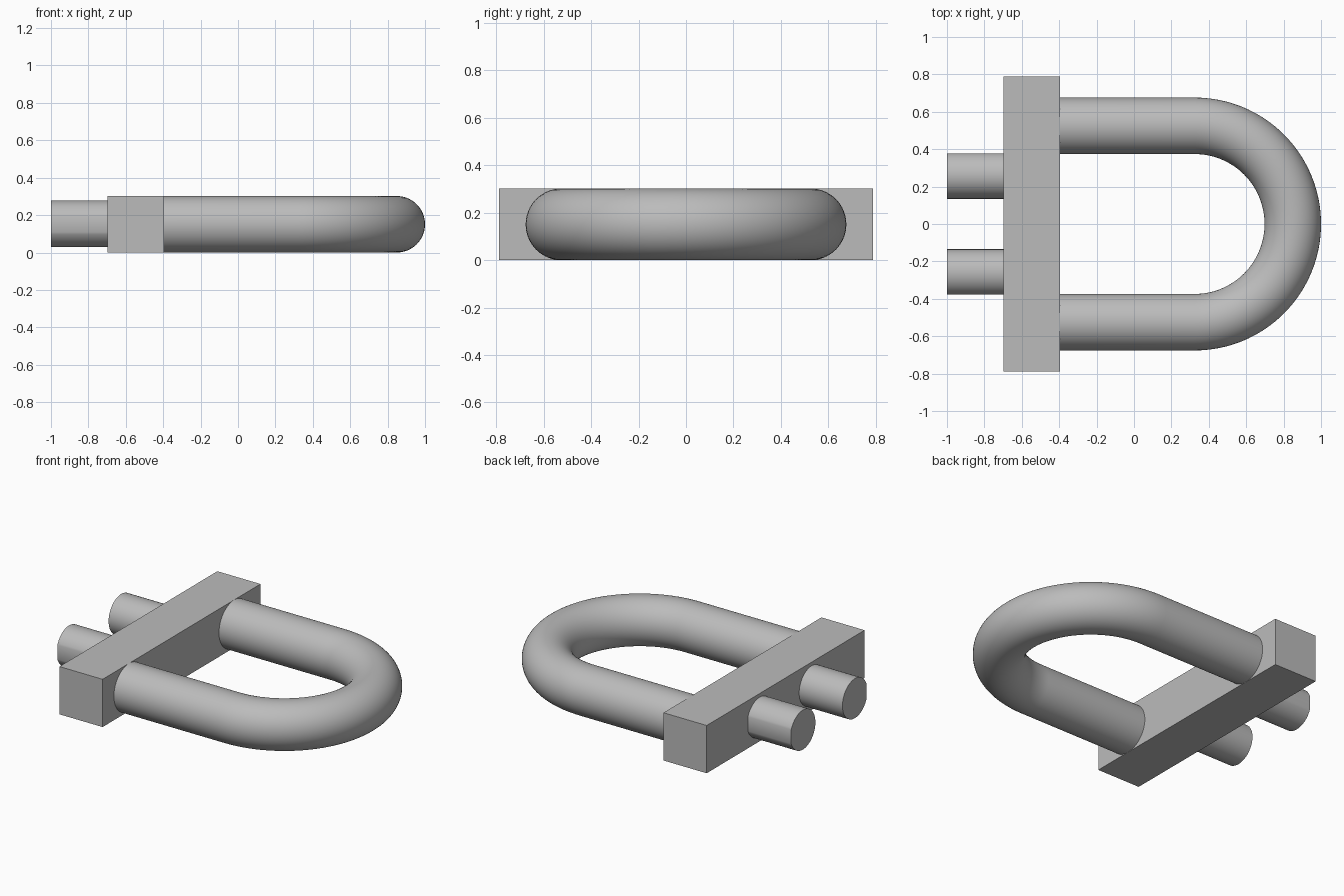
import bpy
import bmesh
from math import cos, sin, pi, radians

old = bpy.data.objects.get("Cube")
if old:
    bpy.data.objects.remove(old, do_unlink=True)

# One plain grey for the whole model
grey = bpy.data.materials.new("plain grey")
grey.use_nodes = True
colour = (0.5, 0.5, 0.5, 1)
grey.diffuse_color = colour
grey.node_tree.nodes["Principled BSDF"].inputs["Base Color"].default_value = colour

TUBE_R = 0.151
BAR_LEFT, BAR_RIGHT = -0.697, -0.395


def finish(name, bm, smooth=False):
    bmesh.ops.recalc_face_normals(bm, faces=bm.faces)
    mesh = bpy.data.meshes.new(name)
    bm.to_mesh(mesh)
    bm.free()
    mesh.materials.append(grey)
    obj = bpy.data.objects.new(name, mesh)
    bpy.context.collection.objects.link(obj)
    if smooth:
        bpy.ops.object.select_all(action="DESELECT")
        obj.select_set(True)
        bpy.context.view_layer.objects.active = obj
        bpy.ops.object.shade_smooth_by_angle(angle=radians(30))
    return obj


def loft(bm, rings):
    """Skin rings of points and cap both ends."""
    rings = [[bm.verts.new(p) for p in ring] for ring in rings]
    for a, b in zip(rings, rings[1:]):
        for i in range(len(a)):
            j = (i + 1) % len(a)
            bm.faces.new((a[i], a[j], b[j], b[i]))
    bm.faces.new(rings[0])
    bm.faces.new(rings[-1])


# Crossbar block
bm = bmesh.new()
bmesh.ops.create_cube(bm, size=1)
bmesh.ops.scale(bm, vec=(BAR_RIGHT - BAR_LEFT, 1.578, 2 * TUBE_R), verts=bm.verts)
bmesh.ops.translate(bm, vec=((BAR_LEFT + BAR_RIGHT) / 2, 0, TUBE_R), verts=bm.verts)
finish("crossbar", bm)

# U-shaped tube: straight leg, half-circle bend, straight leg
BEND_R, BEND_X, SIDES, STEPS = 0.525, 0.324, 64, 64
stations = [(BAR_RIGHT, -pi / 2)]
stations += [(BEND_X, -pi / 2 + pi * k / STEPS) for k in range(STEPS + 1)]
stations += [(BAR_RIGHT, pi / 2)]
rings = []
for x, a in stations:
    ring = []
    for i in range(SIDES):
        t = 2 * pi * i / SIDES
        r = BEND_R + TUBE_R * cos(t)
        ring.append((x + r * cos(a), r * sin(a), TUBE_R + TUBE_R * sin(t)))
    rings.append(ring)
bm = bmesh.new()
loft(bm, rings)
finish("u_tube", bm, smooth=True)

# Pins: round rods with a narrow flat along the outer side
PIN_R, PIN_Y, FLAT = 0.125, 0.26, radians(21)
for name, side in (("left_pin", -1), ("right_pin", 1)):
    angles = [FLAT + (2 * pi - 2 * FLAT) * i / 56 for i in range(57)]
    rings = [[(x, side * (PIN_Y + PIN_R * cos(t)), TUBE_R + 0.003 + PIN_R * sin(t))
              for t in angles] for x in (-1, BAR_LEFT)]
    bm = bmesh.new()
    loft(bm, rings)
    finish(name, bm, smooth=True)
    # Keep the flat crisp along its two long edges
    mesh = bpy.data.objects[name].data
    edge = PIN_Y + PIN_R * cos(FLAT) - 0.001
    sharp = mesh.attributes.get("sharp_edge") or mesh.attributes.new("sharp_edge", "BOOLEAN", "EDGE")
    for e in mesh.edges:
        if all(abs(mesh.vertices[v].co.y) > edge for v in e.vertices):
            sharp.data[e.index].value = True
